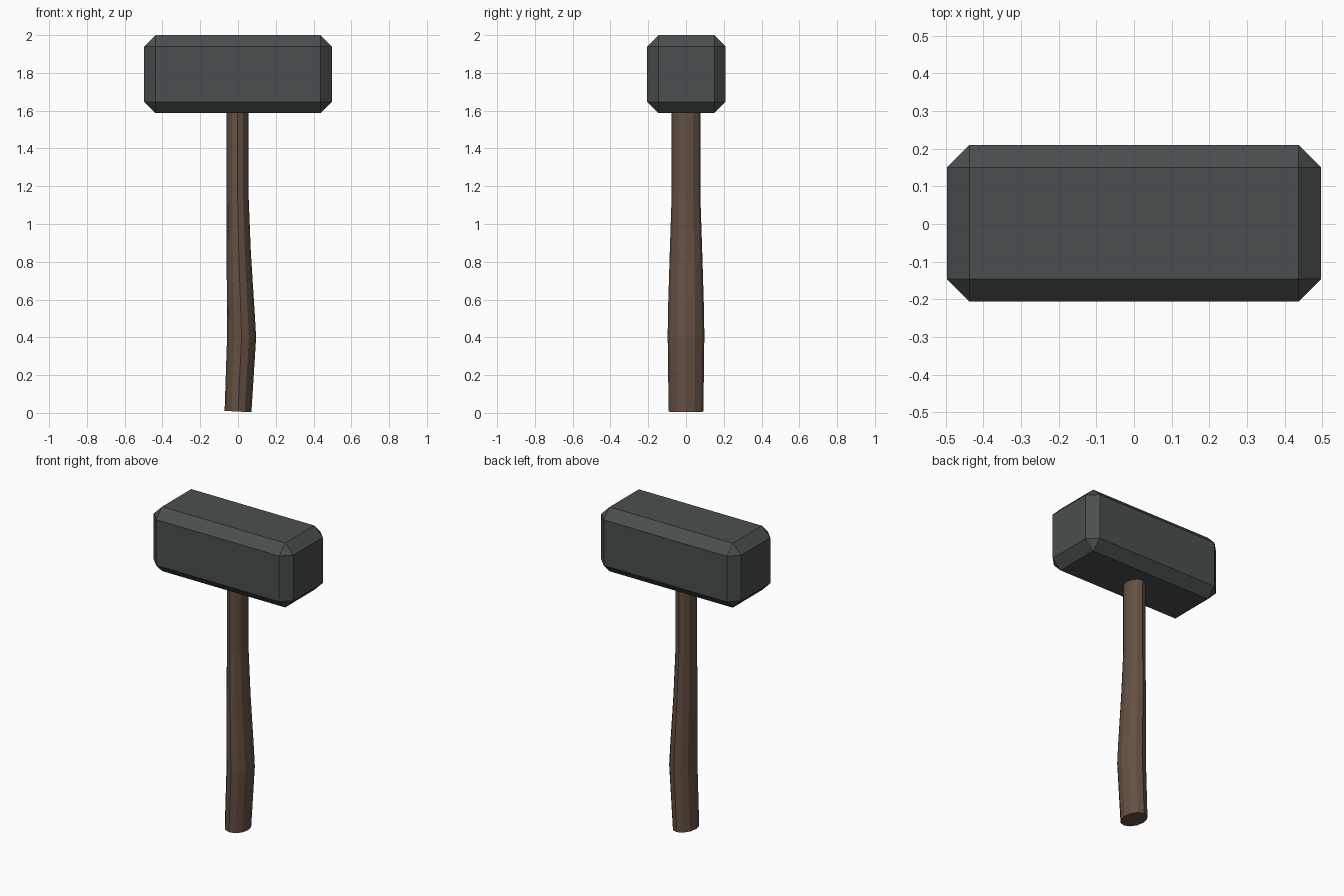
import bpy, bmesh, math

if "Cube" in bpy.data.objects:
    bpy.data.objects.remove(bpy.data.objects["Cube"])


def material(name, rgb):
    m = bpy.data.materials.new(name)
    m.diffuse_color = (*rgb, 1)
    m.use_nodes = True
    m.node_tree.nodes["Principled BSDF"].inputs["Base Color"].default_value = m.diffuse_color
    return m


def make_object(name, bm, mat):
    bmesh.ops.recalc_face_normals(bm, faces=bm.faces)
    mesh = bpy.data.meshes.new(name)
    bm.to_mesh(mesh)
    bm.free()
    mesh.materials.append(mat)
    obj = bpy.data.objects.new(name, mesh)
    bpy.context.collection.objects.link(obj)
    return obj


iron = material("dark iron", (0.068, 0.078, 0.077))
wood = material("brown wood", (0.127, 0.080, 0.056))

# Head: block with chamfered edges
bm = bmesh.new()
bmesh.ops.create_cube(bm, size=1)
for v in bm.verts:
    v.co.x *= 0.994
    v.co.y = v.co.y * 0.416 + 0.002
    v.co.z = v.co.z * 0.413 + 1.7935
bmesh.ops.bevel(bm, geom=bm.edges[:], offset=0.06, segments=1,
                affect='EDGES', profile=0.5)
make_object("hammer_head", bm, iron)

# Handle: oval rings, swelling to one side near the grip
SIDES = 12
# (z, centre x, half width x, half width y, tilt of the ring)
RINGS = [
    (0.007, 0.0, 0.071, 0.092, -0.05),
    (0.40, 0.019, 0.077, 0.097, 0.0),
    (0.52, 0.015, 0.074, 0.096, 0.0),
    (0.85, 0.004, 0.064, 0.086, 0.0),
    (1.15, -0.002, 0.058, 0.076, 0.0),
    (1.65, -0.002, 0.058, 0.076, 0.0),
]
bm = bmesh.new()
rings = []
for z, cx, rx, ry, tilt in RINGS:
    ring = []
    for i in range(SIDES):
        a = 2 * math.pi * i / SIDES
        dx = rx * math.cos(a)
        ring.append(bm.verts.new((cx + dx, ry * math.sin(a), z + tilt * dx)))
    rings.append(ring)
for low, high in zip(rings, rings[1:]):
    for i in range(SIDES):
        j = (i + 1) % SIDES
        bm.faces.new((low[i], low[j], high[j], high[i]))
bm.faces.new(rings[0])
bm.faces.new(rings[-1])
make_object("handle", bm, wood)
